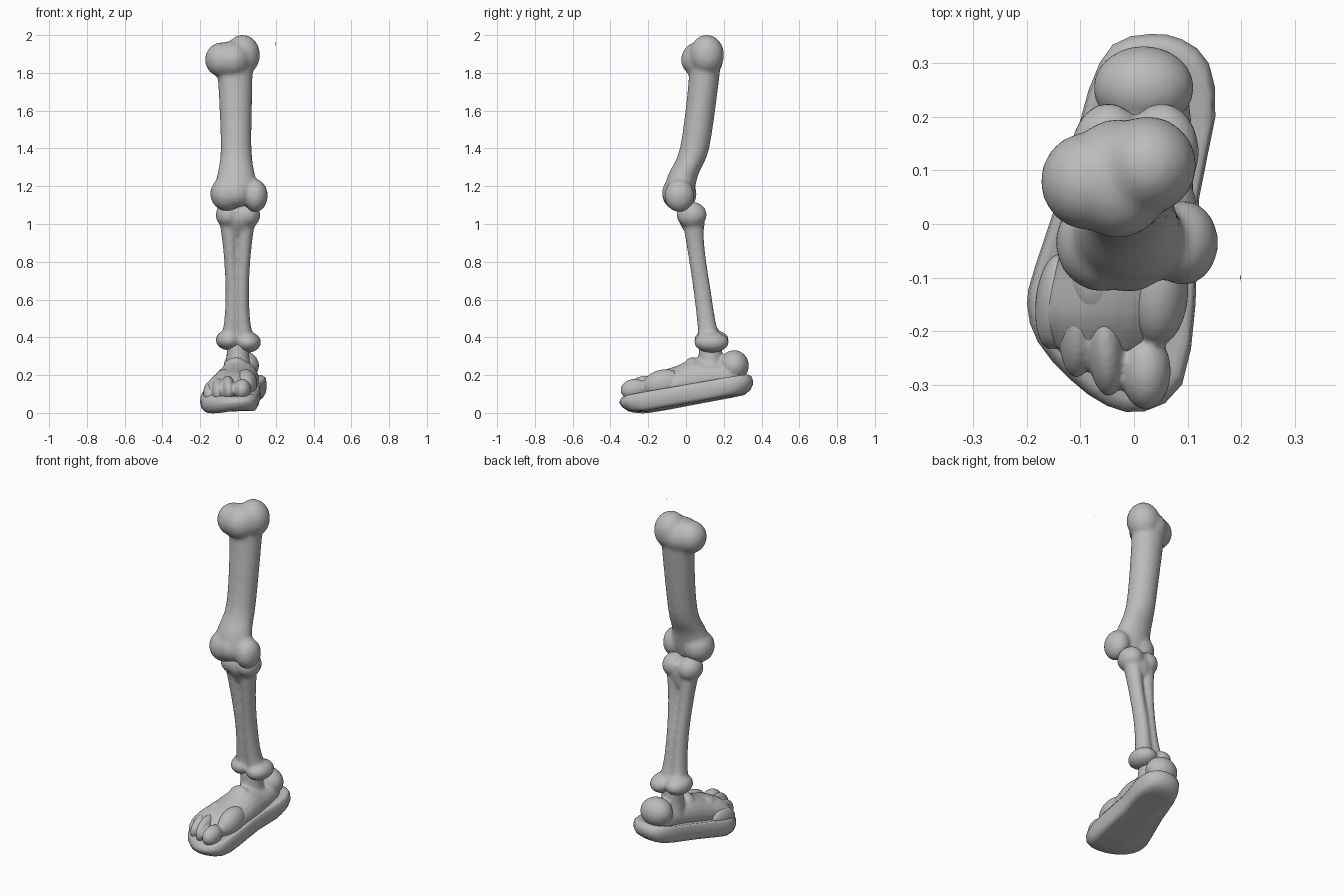
import bpy, bmesh, math
from mathutils import Vector, Matrix

if "Cube" in bpy.data.objects:
    bpy.data.objects.remove(bpy.data.objects["Cube"])

GREY = (0.5, 0.5, 0.5, 1)
bone_grey = bpy.data.materials.new("bone_grey")
bone_grey.use_nodes = True
bone_grey.diffuse_color = GREY
bone_grey.node_tree.nodes["Principled BSDF"].inputs["Base Color"].default_value = GREY


def catmull(a, b, c, d, t):
    return tuple(0.5 * (2 * q + (r - p) * t + (2 * p - 5 * q + 4 * r - s) * t * t
                        + (3 * q - p - 3 * r + s) * t ** 3)
                 for p, q, r, s in zip(a, b, c, d))


def smooth_path(points, steps, closed=False):
    n, out = len(points), []
    for i in range(n if closed else n - 1):
        def pick(j):
            return points[j % n] if closed else points[max(0, min(n - 1, j))]
        for k in range(steps):
            out.append(catmull(pick(i - 1), pick(i), pick(i + 1), pick(i + 2), k / steps))
    return out if closed else out + [points[-1]]


def skin(bm, rings):
    """Bridge rings of points and close both ends."""
    rows = [[bm.verts.new(p) for p in ring] for ring in rings]
    n = len(rows[0])
    for low, high in zip(rows, rows[1:]):
        for i in range(n):
            j = (i + 1) % n
            bm.faces.new((low[i], low[j], high[j], high[i]))
    bm.faces.new(rows[0][::-1])
    bm.faces.new(rows[-1])


def loft(bm, sections, along_y=False, sides=20):
    """Elliptical tube; a section is position, two centres, two radii."""
    rings = []
    for t, a, b, ra, rb in smooth_path(sections, 4):
        ring = []
        for i in range(sides):
            w = math.tau * i / sides
            u, v = a + ra * math.cos(w), b + rb * math.sin(w)
            ring.append((u, t, v) if along_y else (u, v, t))
        rings.append(ring)
    skin(bm, rings)


def blob(bm, centre, radii, turn=0, pitch=0):
    m = (Matrix.Translation(centre) @ Matrix.Rotation(math.radians(turn), 4, 'Z')
         @ Matrix.Rotation(math.radians(pitch), 4, 'X') @ Matrix.Diagonal((*radii, 1)))
    bmesh.ops.create_uvsphere(bm, u_segments=24, v_segments=14, radius=1, matrix=m)


def finish(bm, name, voxel=None, rounds=0):
    bmesh.ops.recalc_face_normals(bm, faces=bm.faces[:])
    mesh = bpy.data.meshes.new(name)
    bm.to_mesh(mesh)
    bm.free()
    mesh.materials.append(bone_grey)
    mesh.polygons.foreach_set("use_smooth", [True] * len(mesh.polygons))
    obj = bpy.data.objects.new(name, mesh)
    bpy.context.collection.objects.link(obj)
    if voxel:
        fuse = obj.modifiers.new("fuse", 'REMESH')
        fuse.mode = 'VOXEL'
        fuse.voxel_size = voxel
        fuse.use_smooth_shade = True
        soften = obj.modifiers.new("soften", 'SMOOTH')
        soften.factor = 0.5
        soften.iterations = rounds
    return obj


# Thigh bone: shaft, two-lobed head and knee knuckles
bm = bmesh.new()
loft(bm, [(1.86, -.02, .1, .1, .085), (1.72, -.014, .09, .09, .08),
          (1.4, -.01, .045, .082, .078), (1.26, -.01, -.015, .1, .08),
          (1.17, -.01, -.035, .12, .08), (1.1, -.01, -.03, .08, .06)])
blob(bm, (.025, .11, 1.895), (.092, .092, .107))
blob(bm, (-.085, .08, 1.87), (.09, .092, .092))
blob(bm, (-.03, .085, 1.87), (.1, .112, .1))
blob(bm, (-.06, -.035, 1.16), (.087, .092, .092))
blob(bm, (.092, -.035, 1.15), (.066, .08, .087))
blob(bm, (-.01, -.05, 1.165), (.08, .078, .08))
finish(bm, "thigh_bone", .012, 5)

# Shin: twin shafts joined at the knee plate and the ankle flare
bm = bmesh.new()
loft(bm, [(1.08, 0, .03, .09, .065), (1.02, 0, .03, .1, .07),
          (.96, -.002, .042, .08, .05), (.93, -.002, .045, .06, .035)])
for side in (-1, 1):
    loft(bm, [(z, side * x - .004, y, rx, ry) for z, x, y, rx, ry in (
        (1.02, .045, .035, .05, .055), (.85, .036, .055, .037, .046),
        (.65, .026, .085, .036, .046), (.47, .03, .11, .041, .05),
        (.37, .045, .13, .055, .065))])
    blob(bm, (side * .05, .03, 1.048), (.068, .08, .07))
    blob(bm, (side * .05 + .002, .135, .38 - side * .006), (.07, .092, .055))
finish(bm, "shin_bones", .01, 4)

# Foot: instep, ankle stub and heel
bm = bmesh.new()
loft(bm, [(-.24, -.05, .11, .09, .05), (-.17, -.04, .13, .13, .08),
          (-.06, -.02, .15, .12, .095), (.03, 0, .17, .11, .11),
          (.12, .015, .18, .095, .09), (.22, .02, .19, .085, .07),
          (.27, .02, .19, .07, .05)], along_y=True)
loft(bm, [(.2, .005, .13, .08, .09), (.28, 0, .13, .062, .066), (.36, 0, .13, .06, .06)])
blob(bm, (.018, .255, .25), (.094, .078, .082))
blob(bm, (-.01, .035, .23), (.07, .05, .065))
finish(bm, "foot_bones", .009, 3)

# Ball of the foot and the toes, fanned along the front edge
bm = bmesh.new()
blob(bm, (.042, -.12, .155), (.06, .11, .075), 0, 10)
blob(bm, (.022, -.275, .125), (.047, .072, .055), 0, 8)
blob(bm, (-.053, -.225, .13), (.036, .1, .065), 4, 14)
blob(bm, (-.105, -.19, .12), (.036, .1, .065), -2, 14)
blob(bm, (-.148, -.145, .105), (.036, .092, .06), -6, 14)
blob(bm, (-.07, -.1, .165), (.06, .09, .065), 0, 12)
finish(bm, "toes", .007, 2)

# Sole: rounded slab, tilted up to the heel
outline = [(.02, -.35), (.09, -.3), (.115, -.15), (.122, .05), (.152, .2),
           (.14, .3), (.09, .345), (.03, .355), (-.04, .335), (-.085, .25),
           (-.125, .1), (-.185, -.08), (-.2, -.15), (-.18, -.22),
           (-.12, -.29), (-.05, -.34)]
outline = smooth_path(outline, 2, closed=True)
middle = Vector((-.015, 0))


def sole_ring(scale, height):
    ring = []
    for p in outline:
        x, y = middle + (Vector(p) - middle) * scale
        lift = 1.8 * max(0, -.2 - y) ** 2 * (1 - height)
        ring.append((x, y, .043 + .17 * y + .06 * x + lift + .1 * height))
    return ring


bm = bmesh.new()
skin(bm, [sole_ring(s, h) for s, h in (
    (.3, .08), (.7, .04), (.88, 0), (.96, .18), (1, .45), (1, .65),
    (.975, .9), (.93, 1), (.85, .97), (.4, .95))])
finish(bm, "sole")

# Loose chip beside the thigh
bm = bmesh.new()
bm.faces.new([bm.verts.new(p) for p in
              ((.2, -.108, 1.965), (.2, -.094, 1.945), (.198, -.1, 1.953))])
finish(bm, "bone_chip")
